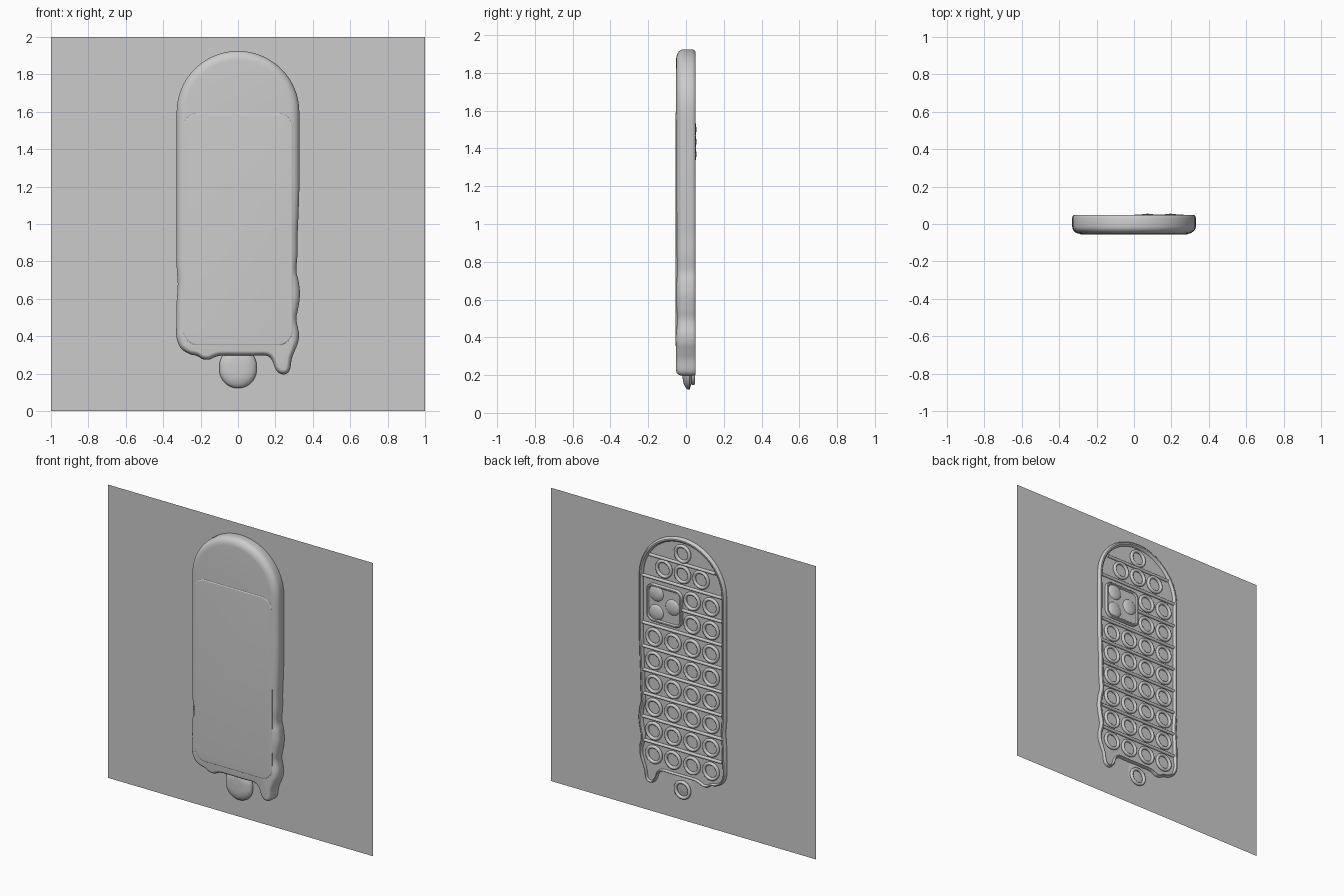
import bpy, bmesh, math
from mathutils import Vector

if "Cube" in bpy.data.objects:
    bpy.data.objects.remove(bpy.data.objects["Cube"])


def smooth_loop(pts, n=6):
    """Closed Catmull-Rom curve through the control points."""
    out, k = [], len(pts)
    P = [Vector(p) for p in pts]
    for i in range(k):
        a, b, c, d = P[i - 1], P[i], P[(i + 1) % k], P[(i + 2) % k]
        for j in range(n):
            t = j / n
            out.append(0.5 * (2 * b + (c - a) * t + (2 * a - 5 * b + 4 * c - d) * t * t
                              + (3 * b - a - 3 * c + d) * t ** 3))
    return out


def rounded_rect(x0, x1, z0, z1, r, n=10):
    out = []
    for cx, cz, a0 in ((x1 - r, z1 - r, 0), (x0 + r, z1 - r, 90),
                       (x0 + r, z0 + r, 180), (x1 - r, z0 + r, 270)):
        for i in range(n + 1):
            a = math.radians(a0 + 90 * i / n)
            out.append(Vector((cx + r * math.cos(a), cz + r * math.sin(a))))
    return out


def finish(ob, name, angle=40):
    ob.name = name
    bpy.ops.object.select_all(action='DESELECT')
    ob.select_set(True)
    bpy.context.view_layer.objects.active = ob
    bpy.ops.object.shade_smooth_by_angle(angle=math.radians(angle))
    return ob


def loft(name, outline, profile, weight=lambda p: 1.0):
    """Sweep an (inset, y) profile round an x-z outline and cap both ends."""
    n = len(outline)
    bm = bmesh.new()
    rings = []
    for inset, y in profile:
        ring = []
        for i, p in enumerate(outline):
            t = (outline[(i + 1) % n] - outline[i - 1]).normalized()
            q = p + Vector((-t.y, t.x)) * inset * weight(p)
            ring.append(bm.verts.new((q.x, y, q.y)))
        rings.append(ring)
    for a, b in zip(rings, rings[1:]):
        for i in range(n):
            j = (i + 1) % n
            bm.faces.new((a[i], a[j], b[j], b[i]))
    bm.faces.new(rings[0])
    bm.faces.new(rings[-1])
    bmesh.ops.recalc_face_normals(bm, faces=bm.faces)
    me = bpy.data.meshes.new(name)
    bm.to_mesh(me)
    bm.free()
    ob = bpy.data.objects.new(name, me)
    bpy.context.collection.objects.link(ob)
    return finish(ob, name)


def roundover(inset, y_front, y_side, n=7):
    return [(inset * (1 - math.sin(a)), y_side + (y_front - y_side) * math.cos(a))
            for a in (math.pi / 2 * i / n for i in range(n + 1))]


# Backing sheet
bpy.ops.mesh.primitive_plane_add(size=2, location=(0, 0.028, 1), rotation=(math.pi / 2, 0, 0))
bpy.context.object.name = "backing_sheet"

# Case body with a domed top and melting drips
arc = [(0.328 * math.cos(math.radians(a)), 1.597 + 0.328 * math.sin(math.radians(a)))
       for a in range(0, 181, 12)]
left = [(-.328, 1.5), (-.328, 1.3), (-.328, 1.0), (-.328, .78), (-.322, .68), (-.328, .58),
        (-.33, .46), (-.328, .39), (-.305, .335), (-.26, .305), (-.22, .295), (-.19, .278),
        (-.155, .275), (-.125, .288), (-.09, .296), (0, .296), (.08, .296), (.15, .296)]
right = [(.18, .275), (.2, .225), (.225, .2), (.255, .198), (.277, .22), (.288, .28),
         (.305, .325), (.322, .37), (.325, .42), (.312, .49), (.322, .55), (.331, .62),
         (.325, .69), (.312, .75), (.318, .84), (.318, .93), (.322, 1.02), (.328, 1.2),
         (.328, 1.4), (.328, 1.5)]
body_loop = smooth_loop(arc + left + right)
weight = lambda p: 0.5 + 0.5 * min(1, max(0, (p.y - 0.3) / 0.2))
loft("case_body", body_loop,
     roundover(0.05, -0.052, -0.012) +
     [(0, .032), (.004, .043), (.011, .049), (.02, .049), (.027, .043), (.03, .031)], weight)

# Front panel
loft("front_panel", rounded_rect(-.292, .292, .352, 1.592, .08),
     [(.008, -.055), (.003, -.0545), (0, -.052), (0, -.02)])

# Stick
loft("stick", rounded_rect(-.1, .1, .122, .34, .0999, 14),
     roundover(.07, -.018, .018) + [(.015, .024), (.04, .031)])

# Pop bubble rings on the back
spots = [(0, 1.82), (0, .21)] + [(x, 1.68) for x in (-.14, 0, .14)]
for row in range(8):
    for x in (-.215, -.072, .072, .215):
        if row > 1 or x < 0:
            spots.append((x, 1.515 - .16 * row))
bpy.ops.mesh.primitive_torus_add(major_radius=.052, minor_radius=.011, major_segments=36,
                                 minor_segments=10, rotation=(math.pi / 2, 0, 0))
ring = finish(bpy.context.object, "pop_ring")
for i, (x, z) in enumerate(spots):
    ob = ring if i == 0 else ring.copy()
    if i:
        bpy.context.collection.objects.link(ob)
    ob.location = (x, .038, z)

# Ridges between the rows
ridges = [(-.25, .25, 1.75), (-.3, .3, 1.597), (-.3, 0, 1.435)]
ridges += [(-.3, .3, 1.275 - .16 * i) for i in range(6)]
for x0, x1, z in ridges:
    bpy.ops.mesh.primitive_cylinder_add(vertices=16, radius=.01, depth=x1 - x0,
                                        location=((x0 + x1) / 2, .036, z),
                                        rotation=(0, math.pi / 2, 0))
    finish(bpy.context.object, "ridge")

# Camera block with three domes
loft("camera_frame", rounded_rect(0, .268, 1.305, 1.56, .05),
     [(0, .028), (0, .045), (.004, .05), (.012, .05), (.017, .045), (.018, .04)])
for x, z in ((.195, 1.5), (.195, 1.37), (.072, 1.435)):
    bpy.ops.mesh.primitive_uv_sphere_add(segments=32, ring_count=16, radius=.054,
                                         location=(x, .037, z))
    bpy.context.object.scale = (1, .333, 1)
    finish(bpy.context.object, "lens_dome")
